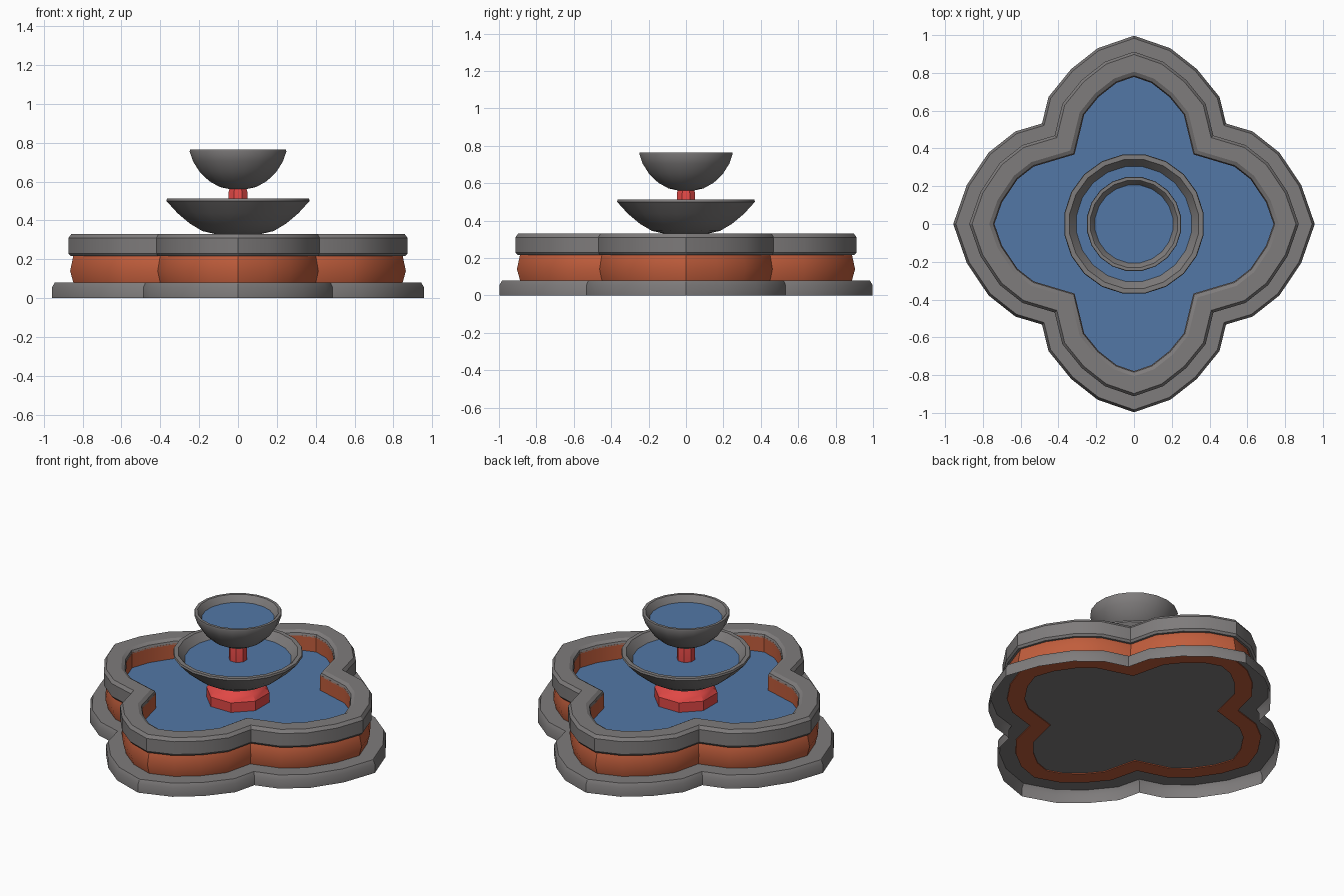
import bpy, bmesh, math
from mathutils import Vector

if "Cube" in bpy.data.objects:
    bpy.data.objects.remove(bpy.data.objects["Cube"])


def mat(name, rgb):
    m = bpy.data.materials.new(name)
    m.diffuse_color = (*rgb, 1)
    m.use_nodes = True
    m.node_tree.nodes["Principled BSDF"].inputs["Base Color"].default_value = m.diffuse_color
    return m


STONE = mat("grey_stone", (0.21, 0.20, 0.20))
BRICK = mat("orange_brick", (0.53, 0.11, 0.045))
RED = mat("red_stem", (0.75, 0.065, 0.06))
WATER = mat("blue_water", (0.085, 0.185, 0.38))

# Quarter of the four-lobed outline, mirrored into a full loop
QUARTER = [(0.957, 0), (0.885, 0.207), (0.77, 0.378), (0.628, 0.49), (0.487, 0.532),
           (0.453, 0.672), (0.333, 0.82), (0.193, 0.93), (0, 0.997)]
half = QUARTER + [(-x, y) for x, y in QUARTER[-2::-1]]
OUTLINE = [Vector(p) for p in half + [(x, -y) for x, y in half[-2:0:-1]]]


def inset(d):
    """Outline moved inward by d with mitred corners."""
    pts, n = [], len(OUTLINE)
    for i, p in enumerate(OUTLINE):
        a = (p - OUTLINE[i - 1]).normalized()
        b = (OUTLINE[(i + 1) % n] - p).normalized()
        na, nb = Vector((-a.y, a.x)), Vector((-b.y, b.x))
        pts.append(p + (na + nb) * (d / (1 + na.dot(nb))))
    return pts


def circle(r, n):
    return [Vector((r * math.cos(2 * math.pi * (i + 0.5) / n),
                    r * math.sin(2 * math.pi * (i + 0.5) / n))) for i in range(n)]


def loft(name, loops, material, closed=False, cap_start=False, cap_end=False):
    """Skin through a list of (outline points, height)."""
    bm = bmesh.new()
    rings = [[bm.verts.new((p.x, p.y, z)) for p in pts] for pts, z in loops]
    pairs = list(zip(rings, rings[1:])) + ([(rings[-1], rings[0])] if closed else [])
    for lo, hi in pairs:
        for i in range(len(lo)):
            j = (i + 1) % len(lo)
            bm.faces.new((lo[i], lo[j], hi[j], hi[i]))
    if cap_start:
        bm.faces.new(rings[0][::-1])
    if cap_end:
        bm.faces.new(rings[-1])
    me = bpy.data.meshes.new(name)
    bm.to_mesh(me)
    bm.free()
    me.materials.append(material)
    ob = bpy.data.objects.new(name, me)
    bpy.context.collection.objects.link(ob)
    bpy.ops.object.select_all(action='DESELECT')
    ob.select_set(True)
    bpy.context.view_layer.objects.active = ob
    bpy.ops.object.shade_smooth_by_angle(angle=math.radians(30))
    return ob


def lobed(name, profile, material, **kw):
    return loft(name, [(inset(d), z) for d, z in profile], material, **kw)


def turned(name, profile, sides, material, **kw):
    return loft(name, [(circle(r, sides), z) for r, z in profile], material, **kw)


# Pool: plinth (open below), bulging brick wall, stone coping
lobed("plinth", [(0, 0), (0, 0.055), (0.013, 0.08), (0.12, 0.08)], STONE)
lobed("brick_wall", [(0.105, 0.075), (0.088, 0.14), (0.105, 0.225), (0.15, 0.305),
                     (0.205, 0.305), (0.205, 0.075)], BRICK, closed=True)
lobed("coping", [(0.12, 0.217), (0.09, 0.217), (0.08, 0.23), (0.08, 0.31), (0.094, 0.33),
                 (0.18, 0.33), (0.2, 0.318), (0.206, 0.30)], STONE)

# Pool water and the floor underneath
lobed("pool_water", [(0.205, 0.20), (0.205, 0.21)], WATER, cap_end=True)
lobed("pool_floor", [(0.205, 0.08), (0.205, 0.09)], STONE, cap_start=True)

# Pedestal and upper stem
turned("pedestal", [(0.185, 0.20), (0.185, 0.27), (0.16, 0.30), (0.10, 0.345)], 8, RED, cap_end=True)
turned("upper_stem", [(0.053, 0.44), (0.053, 0.545), (0.045, 0.57)], 8, RED, cap_end=True)

# Bowls with their water
turned("lower_bowl", [(0.11, 0.328), (0.185, 0.345), (0.25, 0.383), (0.315, 0.437), (0.373, 0.50),
                      (0.37, 0.512), (0.345, 0.512), (0.335, 0.50), (0.295, 0.45)], 20, STONE, cap_start=True)
turned("lower_bowl_water", [(0.308, 0.455), (0.31, 0.465)], 20, WATER, cap_end=True)
turned("upper_bowl", [(0.04, 0.56), (0.095, 0.572), (0.15, 0.602), (0.2, 0.65), (0.235, 0.705),
                      (0.252, 0.755), (0.25, 0.765), (0.233, 0.765), (0.226, 0.757), (0.20, 0.71)],
       20, STONE, cap_start=True)
turned("upper_bowl_water", [(0.205, 0.715), (0.208, 0.725)], 20, WATER, cap_end=True)
